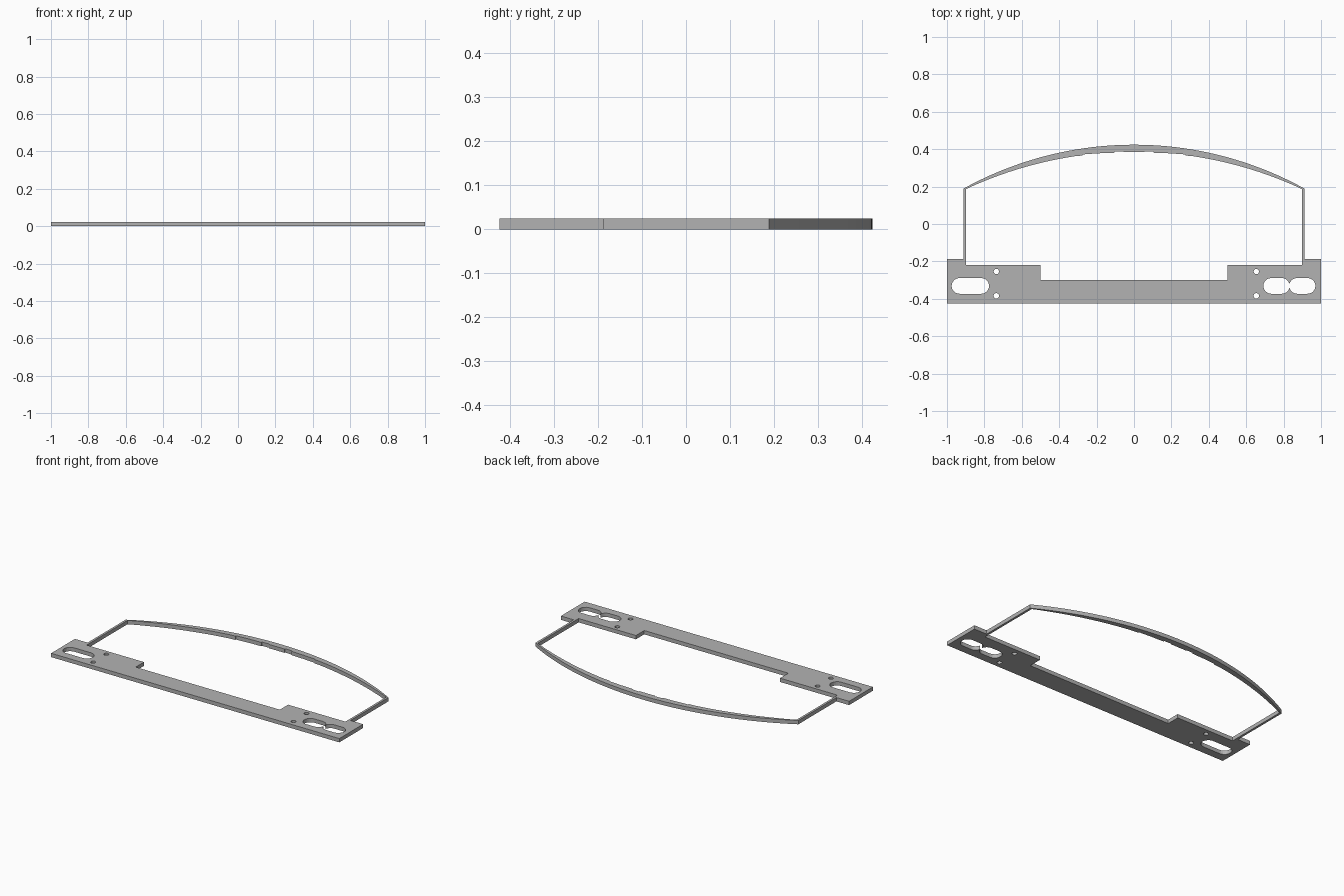
import bpy, bmesh
from math import sin, cos, sqrt, radians, acos, degrees

cube = bpy.data.objects.get("Cube")
if cube:
    bpy.data.objects.remove(cube)

THICK = 0.024
SLOT_Y, SLOT_R = -0.331, 0.042


def arc(cx, cy, r, start, end, steps=12):
    """Points on a circle between two angles in degrees."""
    angles = [radians(start + (end - start) * i / steps) for i in range(steps + 1)]
    return [(cx + r * cos(a), cy + r * sin(a)) for a in angles]


def bow(half, low, high, steps=40):
    """Shallow arch from +half to -half, rising from low to high."""
    rise = high - low
    r = (half ** 2 + rise ** 2) / (2 * rise)
    xs = [half - 2 * half * i / steps for i in range(steps + 1)]
    return [(x, high - r + sqrt(r * r - x * x)) for x in xs]


def mirrored(right):
    """Close a right-hand half profile with its mirror image."""
    return right + [(-x, y) for x, y in reversed(right)]


def slot(x0, x1):
    return (arc(x0, SLOT_Y, SLOT_R, 90, 270) + arc(x1, SLOT_Y, SLOT_R, -90, 90))


def double_slot(a0, a1, b0, b1):
    """Two slots that just run into each other, leaving a pair of cusps."""
    cusp = degrees(acos((b0 - a1) / 2 / SLOT_R))
    lower = (arc(a1, SLOT_Y, SLOT_R, -90, -cusp)
             + arc(b0, SLOT_Y, SLOT_R, 180 + cusp, 270)[1:])
    upper = (arc(b0, SLOT_Y, SLOT_R, 90, 180 - cusp)
             + arc(a1, SLOT_Y, SLOT_R, cusp, 90)[1:])
    return (arc(a0, SLOT_Y, SLOT_R, 90, 270) + lower
            + arc(b1, SLOT_Y, SLOT_R, -90, 90) + upper)


# Outer silhouette: base bar, thin side arms and the arched top
outer_arch = bow(0.912, 0.189, 0.424)
outline = ([(-1, -0.188), (-1, -0.424), (1, -0.424), (1, -0.188), (0.912, -0.188)]
           + outer_arch + [(-0.912, -0.188)])

# Inner window: notched base, tapering arch and small steps at its crown
half_window = [(0.5, -0.3), (0.5, -0.218), (0.898, -0.218)]
half_window += [p for p in bow(0.898, 0.187, 0.386) if p[0] > 0.285]
half_window += [(0.275, 0.366), (0.275, 0.372), (0.19, 0.378), (0.105, 0.381),
                (0.105, 0.388), (0.055, 0.389), (0.055, 0.384)]
window = mirrored(half_window)

# Mounting slots and screw holes
holes = [slot(-0.933, -0.817), double_slot(0.734, 0.790, 0.872, 0.928)]
for x in (-0.736, 0.654):
    for y in (-0.254, -0.384):
        holes.append(arc(x, y, 0.0145, 0, 337.5, 15))

# Filled flat curve, extruded to the plate thickness
curve = bpy.data.curves.new("frame_profile", "CURVE")
curve.dimensions = "2D"
curve.fill_mode = "BOTH"
curve.extrude = THICK / 2
for loop in [outline, window] + holes:
    spline = curve.splines.new("POLY")
    spline.points.add(len(loop) - 1)
    for point, (x, y) in zip(spline.points, loop):
        point.co = (x, y, THICK / 2, 1)
    spline.use_cyclic_u = True
helper = bpy.data.objects.new("frame_profile", curve)
bpy.context.collection.objects.link(helper)
bpy.context.view_layer.update()

# Turn the profile into a welded mesh plate
graph = bpy.context.evaluated_depsgraph_get()
mesh = bpy.data.meshes.new_from_object(helper.evaluated_get(graph))
bpy.data.objects.remove(helper)
mesh.name = "arched_frame_plate"
bm = bmesh.new()
bm.from_mesh(mesh)
bmesh.ops.remove_doubles(bm, verts=bm.verts, dist=0.0001)
low = min(v.co.z for v in bm.verts)
bmesh.ops.translate(bm, verts=bm.verts, vec=(0, 0, -low))
bmesh.ops.recalc_face_normals(bm, faces=bm.faces)
for face in bm.faces:
    face.smooth = False
bm.to_mesh(mesh)
bm.free()
plate = bpy.data.objects.new("arched_frame_plate", mesh)
bpy.context.collection.objects.link(plate)

# Plain grey finish
grey = bpy.data.materials.new("plain_grey")
grey.use_nodes = True
colour = (0.45, 0.45, 0.45, 1)
grey.diffuse_color = colour
grey.node_tree.nodes["Principled BSDF"].inputs["Base Color"].default_value = colour
mesh.materials.clear()
mesh.materials.append(grey)
